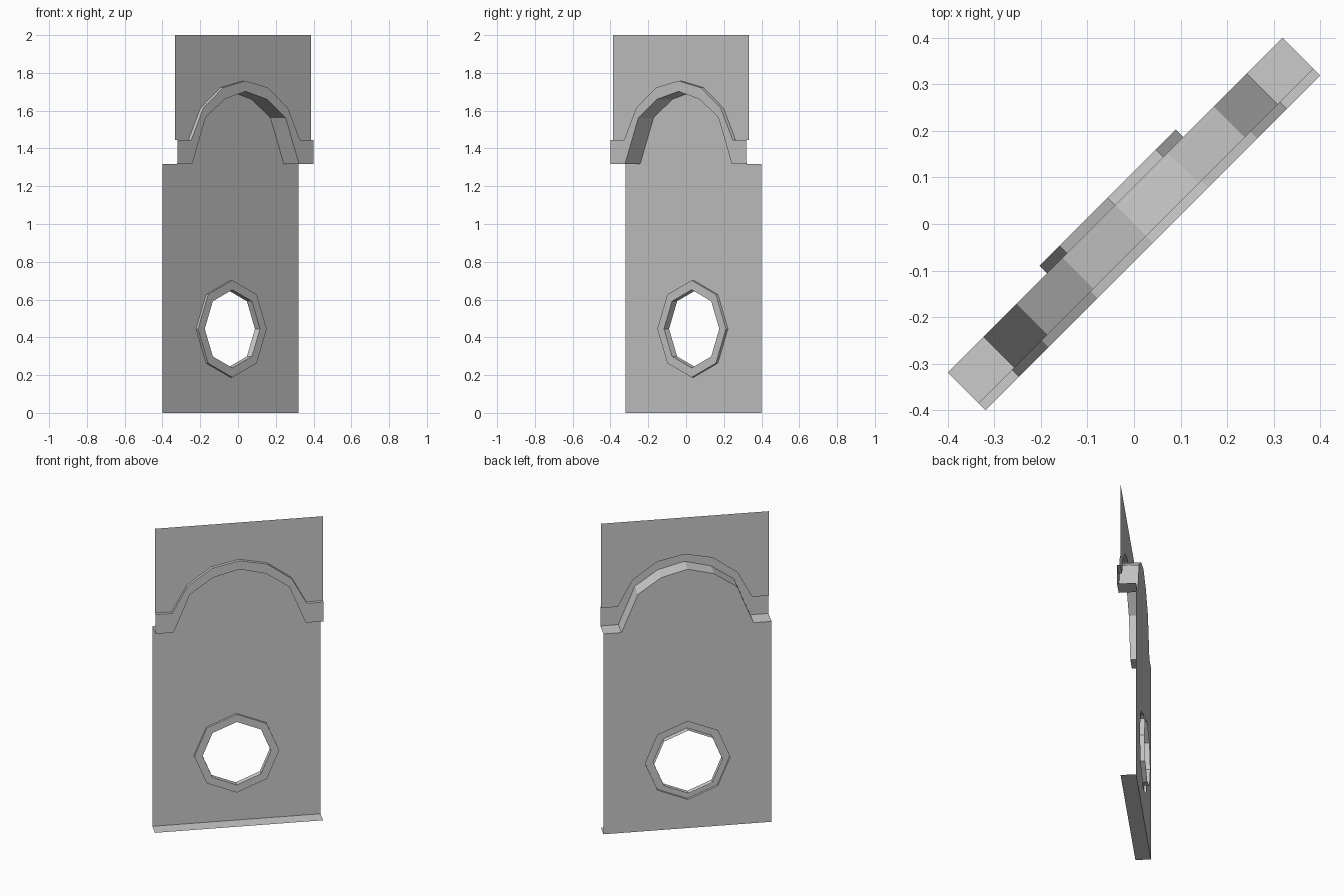
import bpy, bmesh
from math import sin, cos, pi, radians
from mathutils import Vector

if "Cube" in bpy.data.objects:
    bpy.data.objects.remove(bpy.data.objects["Cube"])

# Depths across the panel (local y; the whole model is turned 45 degrees)
BACK, UPPER, FRONT = 0.057, -0.036, -0.057
HALF = 0.509
HOLE_Z = 0.445


def finish(name, bm):
    me = bpy.data.meshes.new(name)
    bm.to_mesh(me)
    bm.free()
    ob = bpy.data.objects.new(name, me)
    ob.rotation_euler.z = radians(45)
    bpy.context.collection.objects.link(ob)


def at(profile, y):
    return [(x, y, z) for x, z in profile]


def loft(name, rows, closed=False):
    """Skin a sheet through rows of points, first row on top/outside."""
    bm = bmesh.new()
    vs = [[bm.verts.new(p) for p in row] for row in rows]
    n = len(rows[0])
    for a, b in zip(vs, vs[1:]):
        for i in range(n if closed else n - 1):
            j = (i + 1) % n
            bm.faces.new((b[i], b[j], a[j], a[i]))
    finish(name, bm)


def sheet(name, *loops):
    """Flat front-facing sheet; further loops are holes."""
    bm = bmesh.new()
    for loop in loops:
        vs = [bm.verts.new(p) for p in loop]
        for i, v in enumerate(vs):
            bm.edges.new((v, vs[(i + 1) % len(vs)]))
    bmesh.ops.triangle_fill(bm, use_beauty=True, use_dissolve=False,
                            edges=bm.edges[:], normal=Vector((0, -1, 0)))
    for f in bm.faces:
        f.normal_update()
        if f.normal.y > 0:
            f.normal_flip()
    finish(name, bm)


def mirrored(half):
    """Left half of an arch, ending at the crown, to a full arch."""
    return half + [(-x, z) for x, z in reversed(half[:-1])]


def octagon(r):
    return [(r * sin(i * pi / 4), HOLE_Z + r * cos(i * pi / 4)) for i in range(8)]


outer = mirrored([(-HALF, 1.445), (-0.407, 1.445), (-0.317, 1.613), (-0.168, 1.722), (0, 1.758)])
inner = mirrored([(-HALF, 1.318), (-0.40, 1.318), (-0.30, 1.562), (-0.16, 1.66), (0, 1.702)])

# Upper wall above the arch
sheet("upper_panel", at(outer + [(HALF, 2), (-HALF, 2)], UPPER))

# Arch moulding: top lip, front face, deep soffit
loft("arch_moulding", [at(outer, UPPER), at(outer, FRONT), at(inner, FRONT), at(inner, BACK)])

# Recessed lower wall with the octagonal opening
sheet("lower_panel", at(inner + [(HALF, 0), (-HALF, 0)], BACK), at(octagon(0.257), BACK))

# Window frame: raised rim and a tube through to the back
loft("window_frame", [at(octagon(0.257), BACK), at(octagon(0.257), 0.042),
                      at(octagon(0.207), 0.042), at(octagon(0.207), 0.08)], closed=True)

# Sill at the foot of the recess
loft("bottom_sill", [at([(-HALF, 0), (HALF, 0)], BACK), at([(-HALF, 0), (HALF, 0)], UPPER)])
